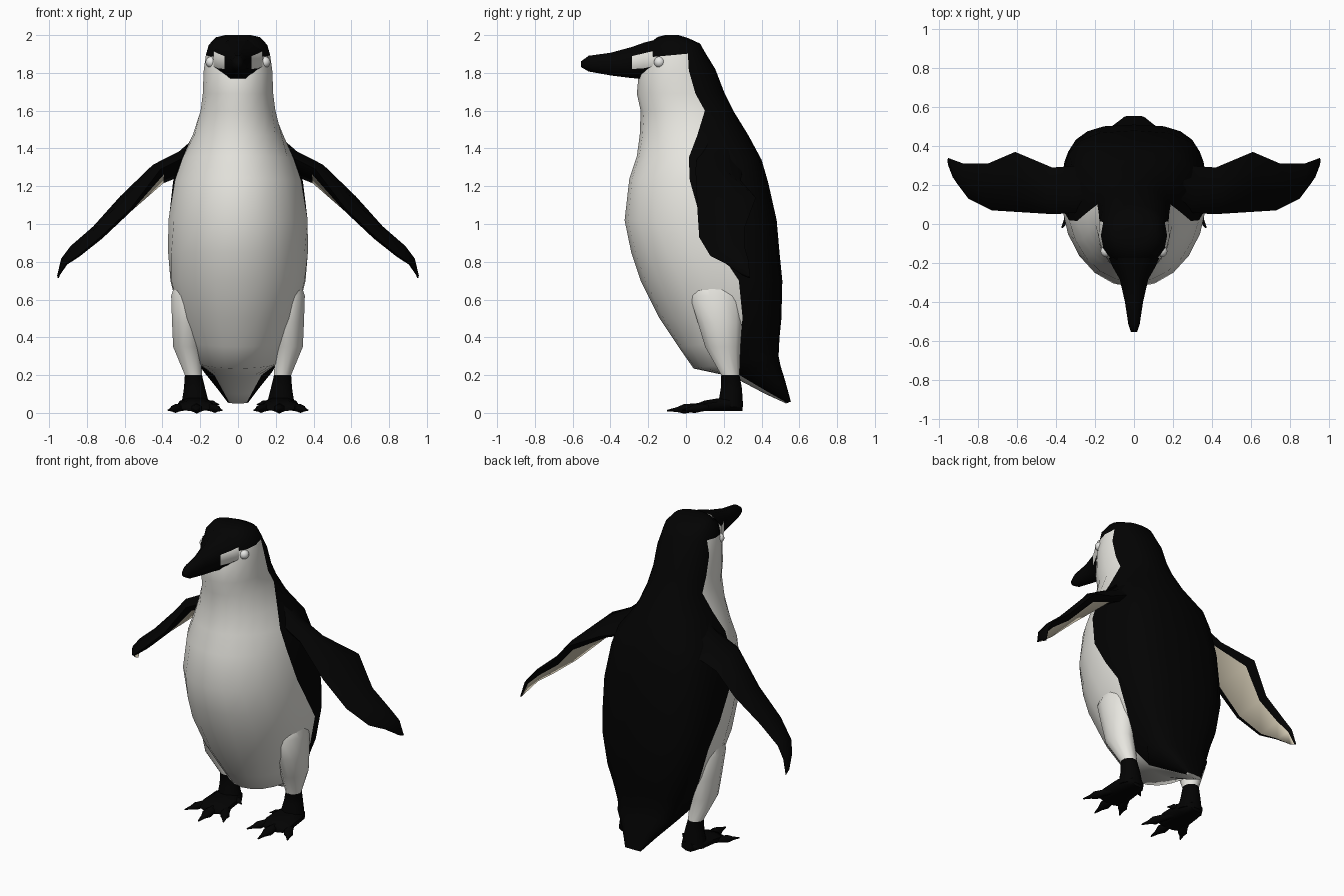
import bpy
import bmesh
from math import sin, cos, acos, pi, radians
from mathutils import Vector

cube = bpy.data.objects.get("Cube")
if cube:
    bpy.data.objects.remove(cube, do_unlink=True)


def make_material(name, colour):
    mat = bpy.data.materials.new(name)
    mat.use_nodes = True
    mat.diffuse_color = (*colour, 1)
    bsdf = mat.node_tree.nodes["Principled BSDF"]
    bsdf.inputs["Base Color"].default_value = (*colour, 1)
    bsdf.inputs["Roughness"].default_value = 0.8
    return mat


BLACK, WHITE, CREAM, EYE = range(4)
MATERIALS = [
    make_material("black_feathers", (0.0008, 0.0008, 0.0008)),
    make_material("white_feathers", (0.82, 0.81, 0.76)),
    make_material("cream_underwing", (0.72, 0.65, 0.50)),
    make_material("eye_white", (0.80, 0.80, 0.78)),
]


def finish(name, bm, mirror, angle=70):
    """Turn a bmesh into a shaded object, mirrored across x if asked."""
    bmesh.ops.recalc_face_normals(bm, faces=bm.faces)
    mesh = bpy.data.meshes.new(name)
    bm.to_mesh(mesh)
    bm.free()
    for mat in MATERIALS:
        mesh.materials.append(mat)
    obj = bpy.data.objects.new(name, mesh)
    bpy.context.collection.objects.link(obj)
    bpy.ops.object.select_all(action="DESELECT")
    obj.select_set(True)
    bpy.context.view_layer.objects.active = obj
    bpy.ops.object.shade_smooth_by_angle(angle=radians(angle))
    if mirror:
        obj.modifiers.new("Mirror", "MIRROR").use_mirror_merge = False


def loft(name, rings, rule, mirror=False):
    """Skin closed rings; rule(ring, column, centre) gives the material."""
    bm = bmesh.new()
    loops = [[bm.verts.new(p) for p in ring] for ring in rings]
    count = len(loops[0])
    for i, (low, high) in enumerate(zip(loops, loops[1:])):
        for j in range(count):
            k = (j + 1) % count
            face = bm.faces.new((low[j], low[k], high[k], high[j]))
            face.material_index = rule(i, j, face.calc_center_median())
    for i, end in ((0, loops[0]), (len(loops), loops[-1])):
        face = bm.faces.new(end)
        face.material_index = rule(i, 0, face.calc_center_median())
    finish(name, bm, mirror)


def ellipse(centre, a, b, count=8):
    """Ring of points spanned by the two half-axis vectors a and b."""
    return [Vector(centre) + Vector(a) * cos(t) + Vector(b) * sin(t)
            for t in (2 * pi * (n + 0.5) / count for n in range(count))]


# Body, tail and head: front y, front z, back y, back z, half width,
# and the y where white plumage meets black
BODY = [
    (.53, .05, .555, .06, .055, .536),
    (.42, .10, .525, .17, .115, .435),
    (.25, .19, .50, .25, .19, .285),
    (.04, .235, .49, .30, .22, .27),
    (-.04, .35, .495, .40, .26, .28),
    (-.14, .50, .505, .50, .31, .30),
    (-.24, .70, .51, .70, .36, .28),
    (-.29, .85, .495, .85, .37, .18),
    (-.325, 1.02, .48, 1.02, .372, .08),
    (-.30, 1.24, .435, 1.22, .345, .02),
    (-.26, 1.36, .40, 1.34, .305, .015),
    (-.245, 1.47, .33, 1.47, .24, .06),
    (-.24, 1.60, .25, 1.60, .198, .10),
    (-.26, 1.69, .205, 1.69, .187, .05),
    (-.25, 1.80, .155, 1.82, .183, .015),
    (-.225, 1.88, .10, 1.91, .170, .01),
    (-.215, 1.94, .075, 1.955, .155, 0),
    (-.15, 1.99, .01, 1.985, .12, -.05),
    (-.11, 2.0, -.04, 2.0, .07, -.07),
]
HALF = 5
CAP_RING = 15


def body_ring(front, zf, back, zb, width, border):
    """Cross-section with a rounded belly, a squarer back and a colour edge."""
    torso = zf < 1.4
    power = 3 if torso else 2.3
    mid = front + (back - front) * (.58 if torso else .5)
    u = (border - mid) / (mid - front if border < mid else back - mid)
    edge = acos(-u) if u < 0 else acos(-u ** (power / 2))
    angles = [edge * n / HALF for n in range(HALF)]
    angles += [edge + (pi - edge) * n / HALF for n in range(HALF + 1)]
    side = []
    for t in angles:
        c, s = cos(t), max(sin(t), 0)
        if c > 0:
            x, y = s, mid - c * (mid - front)
        else:
            x, y = s ** (2 / power), mid + (-c) ** (2 / power) * (back - mid)
        z = zf + (zb - zf) * (y - front) / (back - front)
        side.append((width * x, y, z))
    return side + [(-x, y, z) for x, y, z in side[-2:0:-1]]


def plumage(i, j, centre):
    is_front = j < HALF or j >= 3 * HALF
    return WHITE if is_front and i < CAP_RING else BLACK


loft("body", [body_ring(*row) for row in BODY], plumage)

# Beak: y, top z, bottom z, half width
BEAK = [
    (-.175, 1.975, 1.775, .135),
    (-.225, 1.962, 1.765, .11),
    (-.285, 1.94, 1.77, .075),
    (-.40, 1.908, 1.785, .048),
    (-.515, 1.892, 1.806, .03),
    (-.555, 1.862, 1.83, .016),
]
loft("beak",
     [ellipse((0, y, (top + low) / 2), (w * 1.05, 0, 0), (0, 0, (top - low) / 1.9))
      for y, top, low, w in BEAK],
     lambda i, j, c: WHITE if c.y > -.27 and abs(c.z - 1.86) < .03 else BLACK)

# Eyes, set into the cheeks
bm = bmesh.new()
bmesh.ops.create_uvsphere(bm, u_segments=12, v_segments=8, radius=.03)
bmesh.ops.translate(bm, verts=bm.verts, vec=(.142, -.14, 1.857))
for face in bm.faces:
    face.material_index = EYE
finish("eyes", bm, True)

# Flippers: leading edge point, trailing edge point, half thickness;
# the outer half twists so that its leading edge dips
FLIPPER = [
    ((.17, .08, 1.45), (.17, .28, 1.42), .05),
    ((.27, .06, 1.36), (.27, .30, 1.29), .06),
    ((.41, .05, 1.29), (.42, .29, 1.23), .055),
    ((.57, .06, 1.08), (.61, .37, 1.14), .045),
    ((.73, .07, .93), (.75, .31, .98), .04),
    ((.85, .13, .83), (.875, .31, .88), .033),
    ((.91, .21, .79), (.93, .33, .81), .022),
    ((.945, .29, .735), (.955, .34, .715), .01),
]


def flipper_ring(lead, trail, thick):
    lead, trail = Vector(lead), Vector(trail)
    up = Vector((.7, 0, .7)) * thick
    return [lead, lead.lerp(trail, .25) + up, lead.lerp(trail, .7) + up * .8,
            trail, lead.lerp(trail, .85) - up * .6, lead.lerp(trail, .14) - up * .5]


loft("flippers", [flipper_ring(*row) for row in FLIPPER],
     lambda i, j, c: CREAM if j == 4 and i > 1 else BLACK, True)

# Thighs and shanks: x, y, z, half width, half depth
LEG = [
    (.25, .15, .73, .07, .09),
    (.262, .16, .62, .095, .145),
    (.27, .18, .48, .082, .122),
    (.270, .195, .35, .076, .097),
    (.236, .235, .20, .047, .05),
    (.23, .24, .13, .058, .058),
    (.225, .235, .03, .08, .07),
]
loft("legs",
     [ellipse((x, y, z), (w, 0, 0), (0, d, 0), 12) for x, y, z, w, d in LEG],
     lambda i, j, c: WHITE if c.z > .2 else BLACK, True)

# Feet: a flat palm, with clawed toes fanning forward
PALM = [(.30, .05, .03), (.22, .09, .04), (.10, .10, .03), (.04, .08, .018)]
loft("foot_palms",
     [ellipse((.225, y, .008 + h), (w, 0, 0), (0, 0, h)) for y, w, h in PALM],
     lambda i, j, c: BLACK, True)


def toe(name, root, tip, width):
    """Toe with a swollen knuckle that narrows to a claw."""
    root, tip = Vector(root), Vector(tip)
    across = (tip - root).cross(Vector((0, 0, 1))).normalized()
    steps = ((0, 1), (.45, .85), (.65, 1), (.8, .5), (1, .15))
    loft(name, [ellipse(root.lerp(tip, f), across * width * s,
                        (0, 0, width * s * .8), 6) for f, s in steps],
         lambda i, j, c: BLACK, True)


toe("inner_toes", (.19, .17, .04), (.085, -.03, .014), .03)
toe("middle_toes", (.225, .16, .04), (.215, -.10, .012), .032)
toe("outer_toes", (.26, .17, .04), (.37, -.02, .014), .03)
toe("rear_toes", (.19, .23, .06), (.10, .18, .045), .02)
